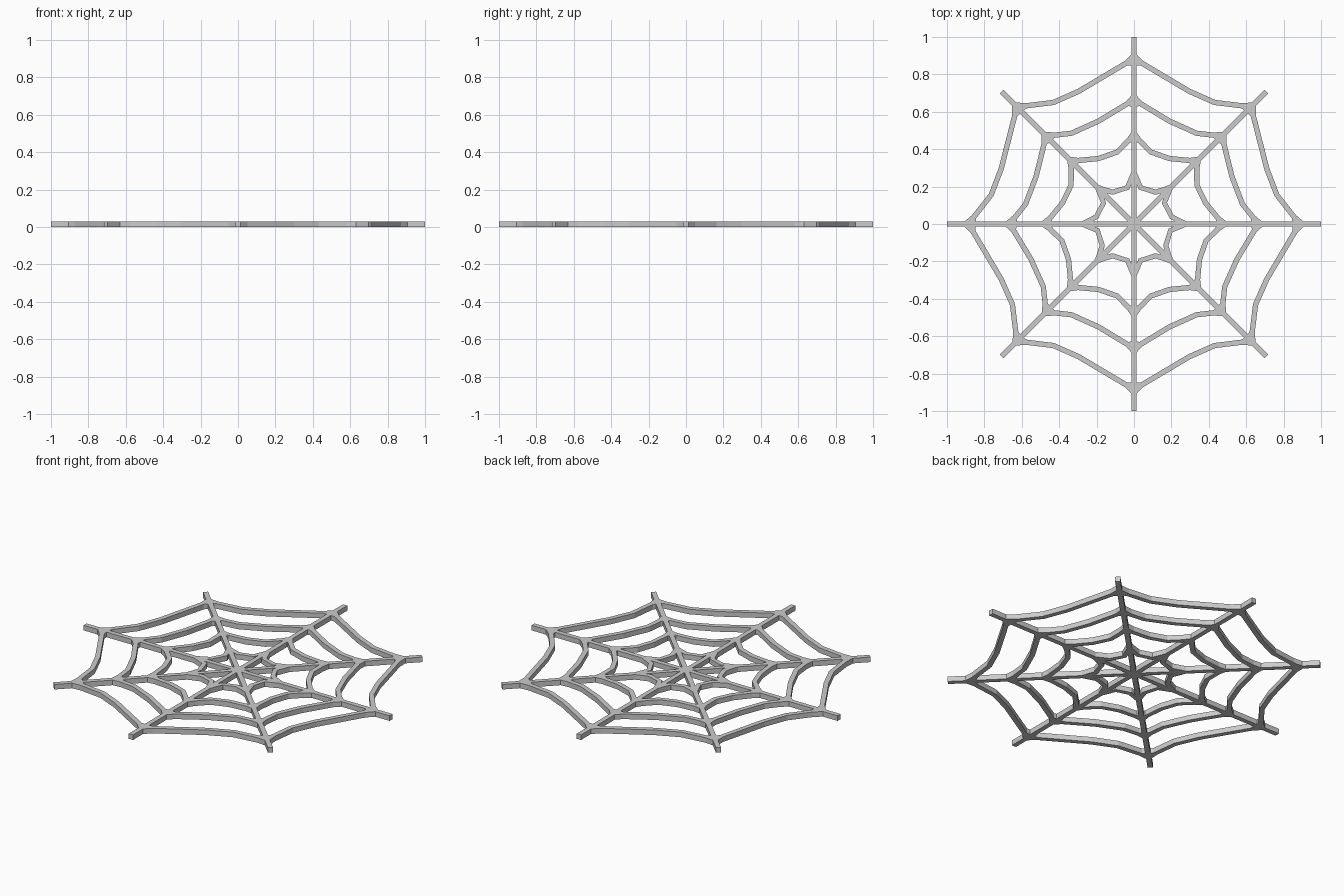
import bpy, bmesh, math
from mathutils import Vector, Matrix

if "Cube" in bpy.data.objects:
    bpy.data.objects.remove(bpy.data.objects["Cube"])

H = 0.03    # web thickness
W = 0.014   # half width of a thread


def prism(name, left, right):
    """Extruded ribbon between a left and a right border."""
    bm = bmesh.new()
    rows = []
    for a, b in zip(left, right):
        rows.append([bm.verts.new((p.x, p.y, z)) for p, z in ((a, 0), (b, 0), (b, H), (a, H))])
    for r, s in zip(rows, rows[1:]):
        for i in range(4):
            j = (i + 1) % 4
            bm.faces.new((r[i], r[j], s[j], s[i]))
    bm.faces.new(rows[0])
    bm.faces.new(rows[-1][::-1])
    bmesh.ops.recalc_face_normals(bm, faces=bm.faces)
    me = bpy.data.meshes.new(name)
    bm.to_mesh(me)
    bm.free()
    ob = bpy.data.objects.new(name, me)
    bpy.context.collection.objects.link(ob)


def thread(name, pts, flare):
    """Sagging thread whose ends fan out along the spokes."""
    a, b = pts[0], pts[-1]
    full = [a, a + (pts[1] - a).normalized() * flare] + pts[1:-1]
    full += [b + (pts[-2] - b).normalized() * flare, b]
    left, right = [], []
    for i, p in enumerate(full):
        if i in (0, len(full) - 1):
            n, w = p.normalized(), 0.036
        else:
            d = (full[i + 1] - p).normalized() + (p - full[i - 1]).normalized()
            n, w = Vector((-d.y, d.x)).normalized(), W
            if n.dot(p) < 0:
                n = -n
        left.append(p + n * w)
        right.append(p - n * w)
    prism(name, left, right)


# Straight spokes across the web
for k in range(4):
    d = Vector((math.cos(k * math.pi / 4), math.sin(k * math.pi / 4)))
    n = Vector((-d.y, d.x)) * W
    prism("spoke", [d + n, -d + n], [d - n, -d - n])

# Sagging threads: path from the upright spoke to the diagonal one
rings = {
    "outer_thread": ([(0, .885), (.295, .71), (.43, .65), (.626, .626)], .05),
    "second_thread": ([(0, .665), (.19, .55), (.335, .485), (.47, .47)], .045),
    "third_thread": ([(0, .475), (.09, .385), (.19, .35), (.336, .336)], .04),
    "inner_thread": ([(0, .275), (.035, .195), (.115, .17), (.194, .194)], .03),
}
for name, (path, flare) in rings.items():
    pts = [Vector(p) for p in path]
    for turn in (0, -math.pi / 4):
        rot = Matrix.Rotation(turn, 2)
        side = [rot @ p for p in pts]
        for sx in (1, -1):
            thread(name, [Vector((p.x * sx, p.y)) for p in side], flare)
    # lower half starts its sag at the axis spokes
    for sx in (1, -1):
        thread(name, [Vector((p.x * sx, -p.y)) for p in pts], flare)
        thread(name, [Vector((p.y * sx, -p.x)) for p in pts], flare)
